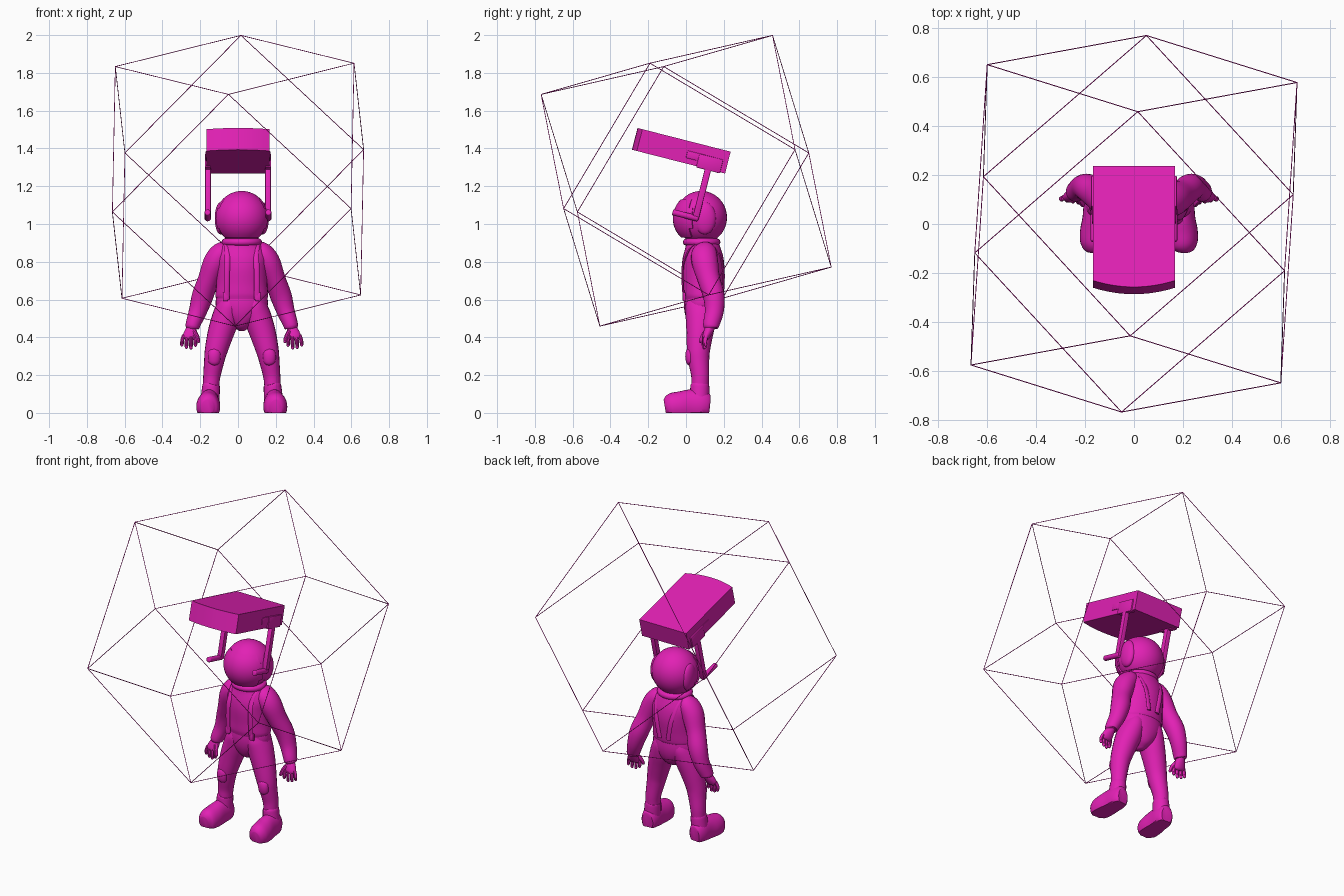
import bpy, bmesh, math
from mathutils import Vector, Matrix

if "Cube" in bpy.data.objects:
    bpy.data.objects.remove(bpy.data.objects["Cube"], do_unlink=True)

magenta = bpy.data.materials.new("magenta")
magenta.use_nodes = True
COLOUR = (0.76, 0.015, 0.46, 1)
magenta.diffuse_color = COLOUR
magenta.node_tree.nodes["Principled BSDF"].inputs["Base Color"].default_value = COLOUR

MID = 0.02                      # centre line of the figure


def turn(degrees, axis):
    return Matrix.Rotation(math.radians(degrees), 4, axis)


def finish(name, bm, matrix=None, angle=35):
    """Turn a bmesh into a named, coloured, smoothly shaded object."""
    bmesh.ops.recalc_face_normals(bm, faces=bm.faces)
    if matrix:
        bm.transform(matrix)
    mesh = bpy.data.meshes.new(name)
    bm.to_mesh(mesh)
    bm.free()
    mesh.materials.append(magenta)
    ob = bpy.data.objects.new(name, mesh)
    bpy.context.collection.objects.link(ob)
    bpy.ops.object.select_all(action='DESELECT')
    ob.select_set(True)
    bpy.context.view_layer.objects.active = ob
    bpy.ops.object.shade_smooth_by_angle(angle=math.radians(angle))


def spline(rows, steps):
    """Catmull-Rom interpolation through rows of numbers."""
    rows = [Vector(r) for r in rows]
    out = []
    for i in range(len(rows) - 1):
        p0, p1, p2 = rows[max(i - 1, 0)], rows[i], rows[i + 1]
        p3 = rows[min(i + 2, len(rows) - 1)]
        for k in range(steps):
            t = k / steps
            out.append(p1 + (p2 - p0) * (t / 2) + (2 * p0 - 5 * p1 + 4 * p2 - p3) * (t * t / 2)
                       + (3 * p1 - p0 - 3 * p2 + p3) * (t ** 3 / 2))
    return out + [rows[-1]]


def loft(name, rings, sides=20, steps=4, floor=None):
    """Skin elliptical rings (x, y, z, half width, half depth) along a path."""
    rows = spline(rings, steps)
    pts = [Vector(r[:3]) for r in rows]
    bm = bmesh.new()
    loops = []
    for i, r in enumerate(rows):
        tangent = (pts[min(i + 1, len(pts) - 1)] - pts[max(i - 1, 0)]).normalized()
        side = (Vector((1, 0, 0)) - tangent * tangent.x).normalized()
        front = tangent.cross(side)
        loop = []
        for k in range(sides):
            a = math.tau * k / sides
            p = pts[i] + side * math.cos(a) * max(r[3], .002) + front * math.sin(a) * max(r[4], .002)
            if floor is not None:
                p.z = max(p.z, floor)
            loop.append(bm.verts.new((p.x + MID, p.y, p.z)))
        loops.append(loop)
    for a, b in zip(loops, loops[1:]):
        for k in range(sides):
            bm.faces.new((a[k], a[(k + 1) % sides], b[(k + 1) % sides], b[k]))
    bm.faces.new(loops[0])
    bm.faces.new(loops[-1])
    finish(name, bm)


def ball(name, centre, size, keep=None):
    """Ellipsoid; keep trims it to a shell passing a rule on unit coordinates, with a turned-in rim."""
    bm = bmesh.new()
    bmesh.ops.create_uvsphere(bm, u_segments=40, v_segments=24, radius=1)
    if keep:
        bmesh.ops.delete(bm, geom=[v for v in bm.verts if not keep(v.co)], context='VERTS')
        rim = bmesh.ops.extrude_edge_only(bm, edges=[e for e in bm.edges if e.is_boundary])["geom"]
        bmesh.ops.scale(bm, vec=(.93, .93, .93), verts=[v for v in rim if isinstance(v, bmesh.types.BMVert)])
    finish(name, bm, Matrix.Translation((centre[0] + MID, *centre[1:])) @ Matrix.Diagonal((*size, 1)))


def block(name, centre, size, matrix=None, bevel=0.004):
    bm = bmesh.new()
    bmesh.ops.create_cube(bm, size=1, matrix=Matrix.Translation(centre) @ Matrix.Diagonal((*size, 1)))
    bmesh.ops.bevel(bm, geom=bm.edges[:], offset=bevel, segments=2, affect='EDGES', profile=0.5)
    finish(name, bm, matrix)


# Body: trousers, jacket with collar
loft("hips", [(0, .08, .435, .015, .02), (0, .08, .46, .05, .06), (0, .083, .51, .105, .086),
              (0, .085, .57, .138, .096), (0, .085, .64, .13, .092)], 32)
loft("jacket", [(0, .085, .612, .13, .09), (0, .085, .618, .14, .1), (0, .088, .68, .135, .106),
                (0, .09, .76, .135, .113), (0, .09, .82, .14, .108), (0, .088, .865, .125, .096),
                (0, .085, .9, .1, .085), (0, .085, .93, .085, .075)], 32)
loft("neck_ring", [(0, .083, .886, .09, .08), (0, .083, .891, .102, .094), (0, .083, .904, .107, .099),
                   (0, .083, .917, .102, .094), (0, .083, .924, .09, .08)], 32)

# Helmet with raised visor and ear covers
ball("helmet", (0, .08, 1.035), (.139, .137, .14))
ball("visor", (0, .077, 1.03), (.145, .147, .142), lambda c: c.y < -.28 and abs(c.z) < .72)
for s, side in ((1, "left"), (-1, "right")):
    ball(side + "_ear_cover", (s * .112, .1, 1.03), (.031, .058, .085))

# Limbs and straps, mirrored
for s, side in ((1, "left"), (-1, "right")):
    def limb(name, rings, **kw):
        loft(side + "_" + name, [(s * r[0], *r[1:]) for r in rings], **kw)

    limb("arm", [(.07, .09, .875, .03, .04), (.1, .095, .855, .055, .065), (.138, .1, .8, .064, .07),
                 (.175, .12, .71, .056, .06), (.207, .147, .62, .057, .057), (.232, .15, .54, .048, .05),
                 (.256, .135, .475, .04, .044), (.262, .132, .452, .036, .039), (.263, .132, .446, .026, .028)])
    limb("palm", [(.262, .132, .46, .022, .025), (.27, .118, .43, .033, .024),
                  (.278, .105, .4, .035, .019), (.28, .1, .388, .02, .01)])
    for i, length in enumerate((.042, .055, .052, .04)):
        x, y = .25 + i * .019, .096 + i * .004
        limb("finger_%d" % (i + 1), [(x, y, .41, .01, .011), (x + .004 * (i - 1), y - .006, .385, .0098, .011),
                                     (x + .005 * (i - 1), y - .004, .4 - length, .009, .009),
                                     (x + .005 * (i - 1), y - .002, .392 - length, .003, .003)], sides=10)
    limb("thumb", [(.25, .105, .43, .012, .014), (.236, .088, .405, .011, .012),
                   (.229, .078, .378, .009, .01), (.228, .076, .37, .003, .003)], sides=10)

    limb("leg", [(.066, .083, .6, .055, .08), (.07, .083, .56, .066, .088), (.086, .08, .5, .073, .082),
                 (.112, .073, .42, .069, .071), (.136, .066, .33, .06, .061), (.147, .068, .27, .053, .055),
                 (.158, .075, .2, .046, .048), (.162, .075, .15, .043, .046), (.164, .075, .08, .042, .044)], steps=5)
    limb("knee_pad", [(.148, .028, .26, .015, .012), (.147, .024, .268, .03, .022),
                      (.146, .02, .3, .034, .024), (.143, .023, .326, .03, .022), (.143, .027, .334, .015, .012)])
    limb("boot_top", [(.161, .073, .152, .035, .04), (.162, .073, .148, .045, .049),
                      (.164, .073, .12, .048, .051), (.168, .071, .07, .05, .052)])
    limb("boot", [(.167, .124, .038, .036, .055), (.168, .112, .039, .046, .07),
                  (.17, .08, .04, .055, .083), (.173, .025, .038, .057, .086), (.177, -.03, .034, .063, .08),
                  (.18, -.075, .032, .06, .074), (.182, -.098, .03, .049, .061), (.182, -.111, .028, .032, .042)],
         floor=0, sides=28)

    limb("strap", [(.08, -.01, .6, .015, .006), (.08, -.017, .68, .015, .006), (.078, -.016, .78, .015, .006),
                   (.076, .005, .84, .015, .006), (.08, .035, .885, .015, .006), (.082, .09, .903, .015, .006),
                   (.075, .145, .885, .015, .006), (.066, .18, .83, .015, .006), (.05, .199, .75, .015, .006),
                   (.03, .196, .64, .015, .006)], sides=10)
    block(side + "_buckle", (MID + s * .086, -.01, .615), (.028, .016, .045))

# Overhead pack: bowed front, brackets, struts and hand grips
PACK = Matrix.Translation((0, -.027, 1.39)) @ turn(-14.3, 'X')
bm = bmesh.new()
outline = [(.167, .257), (-.167, .257)]
outline += [(x / 6 * .167, -.252 + .027 * (x / 6) ** 2) for x in range(-6, 7)]
base = bm.faces.new([bm.verts.new((x, y, -.061)) for x, y in outline])
top = bmesh.ops.extrude_face_region(bm, geom=[base])["geom"]
bmesh.ops.translate(bm, vec=(0, 0, .119), verts=[v for v in top if isinstance(v, bmesh.types.BMVert)])
finish("pack", bm, PACK, 30)
for s, side in ((1, "left"), (-1, "right")):
    block(side + "_bracket", (s * .16, .165, -.03), (.03, .13, .075), PACK)
    block(side + "_bracket_rail", (s * .158, .085, -.012), (.026, .1, .04), PACK)
    block(side + "_strut", (s * .159, .164, -.185), (.03, .034, .3), PACK)
    bm = bmesh.new()
    bmesh.ops.create_cone(bm, cap_ends=True, segments=20, radius1=.016, radius2=.016, depth=.14,
                          matrix=Matrix.Translation((s * .161, .108, -.328)) @ turn(90, 'X'))
    caps = [e for e in bm.edges if abs(e.verts[0].co.y - e.verts[1].co.y) < .01]
    bmesh.ops.bevel(bm, geom=caps, offset=.006, segments=3, affect='EDGES', profile=.5)
    finish(side + "_grip", bm, PACK)

# Outer frame: thin rods along the edges of a cuboctahedron
FRAME = Matrix.Translation((0, .001, 1.229)) @ turn(14.3, 'X') @ turn(-3, 'Z') @ turn(-1.6, 'Y')
H = .633
corners = [Vector(c) * H for c in ((x, y, z) for x in (-1, 0, 1) for y in (-1, 0, 1) for z in (-1, 0, 1))
           if sum(map(abs, c)) == 2]
bm = bmesh.new()
for i, a in enumerate(corners):
    for b in corners[:i]:
        if (a - b).length < H * 1.5:
            along = (b - a).to_track_quat('Z', 'Y').to_matrix().to_4x4()
            bmesh.ops.create_cone(bm, cap_ends=True, segments=6, radius1=.002, radius2=.002,
                                  depth=(b - a).length, matrix=Matrix.Translation((a + b) / 2) @ along)
finish("outer_frame", bm, FRAME)
